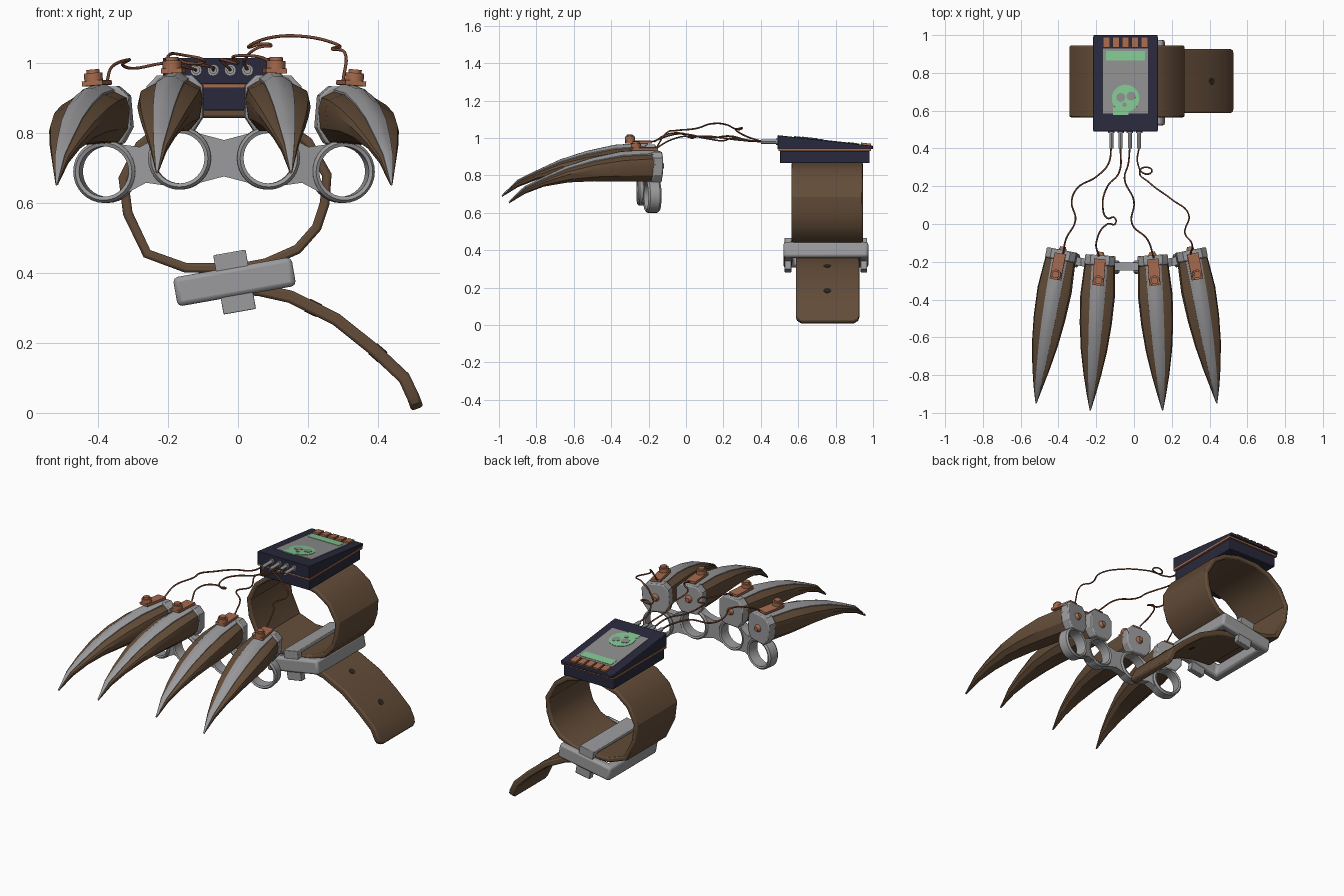
import bpy, bmesh, math
from mathutils import Matrix, Vector

if "Cube" in bpy.data.objects:
    bpy.data.objects.remove(bpy.data.objects["Cube"])

def material(name, rgb):
    m = bpy.data.materials.new(name)
    m.diffuse_color = (*rgb, 1)
    m.use_nodes = True
    m.node_tree.nodes["Principled BSDF"].inputs["Base Color"].default_value = m.diffuse_color
    return m

LEATHER = material("brown leather", (.125, .073, .04))
STEEL = material("grey steel", (.33, .33, .34))
COPPER = material("copper", (.38, .145, .075))
WIRE = material("dark copper wire", (.2, .07, .035))
NAVY = material("navy casing", (.022, .022, .045))
SCREEN = material("grey screen", (.27, .27, .275))
GREEN = material("green display", (.22, .56, .28))
DARK = material("dark hole", (.03, .02, .012))

def finish(name, bm, mat, mx=Matrix(), bevel=0, seg=2):
    bmesh.ops.recalc_face_normals(bm, faces=bm.faces)
    me = bpy.data.meshes.new(name)
    bm.to_mesh(me)
    bm.free()
    me.materials.append(mat)
    ob = bpy.data.objects.new(name, me)
    bpy.context.collection.objects.link(ob)
    ob.matrix_world = mx
    if bevel:
        b = ob.modifiers.new("bevel", "BEVEL")
        b.width, b.segments, b.limit_method = bevel, seg, 'ANGLE'
        b.angle_limit = math.radians(50)
    return ob

def T(*p):
    return Matrix.Translation(p)

def R(deg, axis):
    return Matrix.Rotation(math.radians(deg), 4, axis)

def box(name, size, mat, mx, bevel=0):
    bm = bmesh.new()
    bmesh.ops.create_cube(bm, size=1, matrix=Matrix.Diagonal((*size, 1)))
    return finish(name, bm, mat, mx, bevel)

def cyl(name, r, h, mat, mx, n=16, r2=None):
    bm = bmesh.new()
    bmesh.ops.create_cone(bm, cap_ends=True, segments=n, radius1=r,
                          radius2=r if r2 is None else r2, depth=h)
    return finish(name, bm, mat, mx)

def loft(name, sections, mat, mx=Matrix(), closed=False, bevel=0):
    """Skin matching loops of points; closed joins the last to the first."""
    bm = bmesh.new()
    loops = [[bm.verts.new(p) for p in s] for s in sections]
    n = len(loops[0])
    for a, b in zip(loops, loops[1:] + (loops[:1] if closed else [])):
        for i in range(n):
            j = (i + 1) % n
            bm.faces.new((a[i], a[j], b[j], b[i]))
    if not closed:
        bm.faces.new(loops[0])
        bm.faces.new(loops[-1])
    return finish(name, bm, mat, mx, bevel)

def strap(name, path, t, y, widths, closed=False):
    """Leather band following an xz path, thickness t."""
    secs, n = [], len(path)
    for i, (x, z) in enumerate(path):
        a = path[i - 1] if closed or i else path[0]
        b = path[(i + 1) % n] if closed or i < n - 1 else path[-1]
        d = Vector((b[0] - a[0], b[1] - a[1])).normalized() * t / 2
        w = widths[i]
        secs.append([(x + k * d.y, y + j * w, z - k * d.x)
                     for k, j in ((1, 1), (1, -1), (-1, -1), (-1, 1))])
    return loft(name, secs, LEATHER, closed=closed, bevel=.008)

CX = -.04   # mirror axis of the hand parts

# claws: distance along, underside, ridge top, half width, ridge half width
STATIONS = [(0, -.08, .09, .08, .042), (.18, -.08, .078, .092, .04),
            (.33, -.078, .045, .085, .036), (.47, -.085, 0, .07, .03),
            (.60, -.108, -.06, .047, .022), (.70, -.147, -.11, .025, .014),
            (.785, -.2, -.193, .004, .003)]
HORN = [(-.5, 0), (.5, 0), (.88, .25), (1, .65), (.92, .86), (.5, 1),
        (-.5, 1), (-.92, .86), (-1, .65), (-.88, .25)]

for s, side in ((-1, "left"), (1, "right")):
    for pos, off, y, z, ang, roll in (("inner", .14, -.2, .885, 4, 1),
                                      ("outer", .345, -.172, .85, 11, 5)):
        tag = f"{side}_{pos}_"
        M = T(CX + s * off, y, z) @ R(s * ang, 'Z') @ R(s * roll, 'Y')
        horn, ridge = [], []
        for d, lo, hi, w, rw in STATIONS:
            top = lo + (hi - lo) * .86
            horn.append([(u * w, -d, lo + v * (top - lo)) for u, v in HORN])
            drop = (hi - lo) * .24
            ridge.append([(-rw, -d - .004, hi - drop), (rw, -d - .004, hi - drop),
                          (rw, -d - .004, hi - drop * .45), (rw * .3, -d - .004, hi),
                          (-rw * .3, -d - .004, hi), (-rw, -d - .004, hi - drop * .45)])
        loft(tag + "claw", horn, LEATHER, M)
        loft(tag + "claw_ridge", ridge, STEEL, M)
        # mounting block behind the claw
        outline = [(-.05, -.085), (.05, -.085), (.08, -.04), (.08, .05),
                   (.05, .08), (-.05, .08), (-.08, .05), (-.08, -.04)]
        loft(tag + "mount", [[(x, k, h) for x, h in outline] for k in (-.02, .035)],
             STEEL, M, bevel=.006)
        # copper terminal on top and bolt at the back
        box(tag + "terminal_plate", (.06, .14, .014), COPPER, M @ T(0, -.055, .093))
        cyl(tag + "terminal_knob", .027, .024, COPPER, M @ T(0, -.1, .11))
        cyl(tag + "terminal_cap", .019, .012, COPPER, M @ T(0, -.1, .126))
        cyl(tag + "bolt", .024, .022, COPPER, M @ T(0, .042, .0) @ R(-90, 'X'), 12, .014)

# finger rings, in order from left to right
RINGS = [(CX + s * o, y, z, s * a) for s, o, y, z, a in
         ((-1, .338, -.18, .69, 10), (-1, .126, -.225, .728, 3),
          (1, .126, -.225, .728, 3), (1, .338, -.18, .69, 10))]
PROFILE = [(.072, -.032), (.082, -.036), (.09, -.026), (.09, .026),
           (.082, .036), (.072, .032)]
for i, (x, y, z, a) in enumerate(RINGS):
    secs = []
    for k in range(32):
        c, q = math.cos(k * math.tau / 32), math.sin(k * math.tau / 32)
        secs.append([(r * c, d, r * q) for r, d in PROFILE])
    loft(f"finger_ring_{i}", secs, STEEL, T(x, y, z) @ R(a, 'Z'), closed=True)

# waisted plates joining neighbouring rings
for i, (a, b) in enumerate(zip(RINGS, RINGS[1:])):
    axis = math.atan2(b[2] - a[2], b[0] - a[0])
    pts = []
    for c, base in ((a, axis), (b, axis + math.pi)):
        for k in range(9):
            t = base + math.radians(-68 + 17 * k)
            pts.append((c[0] + .083 * math.cos(t), c[2] + .083 * math.sin(t)))
        sgn = 1 if c is a else -1
        pts.append(((a[0] + b[0]) / 2 - sgn * .052 * math.sin(axis),
                    (a[2] + b[2]) / 2 + sgn * .052 * math.cos(axis)))
    slope = (b[1] - a[1]) / (b[0] - a[0])
    loft(f"ring_web_{i}", [[(x, a[1] + slope * (x - a[0]) + k, z) for x, z in pts]
                           for k in (-.022, .022)], STEEL)

# wrist strap loop and loose tail
LOOP = [(-.1, .857), (-.2, .828), (-.28, .765), (-.328, .67), (-.315, .57),
        (-.26, .455), (-.15, .415), (0, .413), (.08, .428), (.17, .468),
        (.225, .53), (.248, .6), (.254, .68), (.2, .775), (.12, .83), (.02, .857)]
strap("wrist_strap", LOOP, .028, .755, [.19] * len(LOOP), True)
TAIL = [(-.06, .36), (.06, .352), (.15, .332), (.28, .268), (.39, .18),
        (.475, .1), (.501, .045), (.508, .026), (.513, .012)]
strap("strap_tail", TAIL, .036, .757, [.17] * 7 + [.163, .14])
for i, (x, z, tilt) in enumerate(((.215, .3, 26), (.4, .171, 41))):
    cyl(f"strap_hole_{i}", .019, .04, DARK, T(x, .755, z) @ R(tilt, 'Y'), 12)

# buckle frame and keeper
B = T(-.01, .748, .375) @ R(-10, 'Y')
loft("buckle_frame", [[(i * (.172 - k), j * (.227 - k), h)
                       for k, h in ((0, -.042), (0, .042), (.05, .042), (.05, -.042))]
                      for i, j in ((-1, -1), (1, -1), (1, 1), (-1, 1))],
     STEEL, B, True, .014)
box("buckle_keeper_bar", (.094, .44, .02), STEEL, B @ T(0, 0, .075), .003)
for k in (-1, 1):
    box("buckle_keeper_post", (.094, .036, .172), STEEL, B @ T(0, k * .203, -.001), .003)

# wrist computer casing
BX = -.045
box("casing_base", (.325, .48, .066), NAVY, T(BX, .742, .898), .004)
box("casing_seam", (.345, .495, .011), COPPER, T(BX, .7425, .935))
loft("casing_lid", [[(BX + k * .17, .49, .94), (BX + k * .17, 1, .94),
                     (BX + k * .17, 1, .958), (BX + k * .17, .49, 1.015)]
                    for k in (-1, 1)], NAVY, bevel=.003)

def on_lid(x, y, lift):
    return T(x, y, 1.015 - (y - .49) * .1118 + lift) @ R(-6.38, 'X')

# display and its painted shapes
box("screen", (.24, .345, .004), SCREEN, on_lid(BX, .757, .001))
box("display_bar", (.205, .05, .004), GREEN, on_lid(BX, .89, .003))
cyl("display_face", .073, .004, GREEN, on_lid(BX, .665, .003), 24)
box("display_chin", (.08, .04, .004), GREEN, on_lid(BX - .025, .598, .003))
for i, (dx, dy, r) in enumerate(((-.025, .005, .024), (.03, .012, .024), (-.005, -.034, .012))):
    cyl(f"display_face_gap_{i}", r, .004, SCREEN, on_lid(BX + dx, .665 + dy, .005), 12)

# copper contacts at the back, pins at the front
for i in range(5):
    box(f"contact_{i}", (.038, .055, .014), COPPER, on_lid(BX + (i - 2) * .05, .962, .003))
PINS = [-.12, -.071, -.022, .027]
for i, x in enumerate(PINS):
    cyl(f"pin_{i}", .011, .1, STEEL, T(x, .45, .98) @ R(90, 'X'), 12)
    cyl(f"pin_socket_{i}", .017, .012, STEEL, T(x, .487, .98) @ R(90, 'X'), 12)

# wires
WIRES = [
    [(-.375, -.16, .945), (-.36, -.08, .99), (-.31, .02, 1.01), (-.33, .12, .995),
     (-.3, .19, .985), (-.2, .25, 1.0), (-.135, .32, .985), (PINS[0], .41, .98)],
    [(-.185, -.17, .98), (-.2, -.1, 1.02), (-.14, 0, 1.02), (-.1, .0, 1.01),
     (-.105, .035, 1.0), (-.14, .03, 1.0), (-.165, .09, 1.01), (-.14, .2, 1.0),
     (-.08, .27, .99), (PINS[1], .41, .98)],
    [(.105, -.18, .98), (.07, -.08, 1.015), (-.01, 0, 1.02), (0, .12, 1.0),
     (-.05, .24, 1.01), (-.03, .32, .99), (PINS[2], .41, .98)],
    [(.3, -.16, .945), (.305, -.1, 1.03), (.27, -.05, 1.04), (.29, .05, 1.05),
     (.2, .13, 1.075), (.08, .22, 1.07), (.03, .28, 1.045), (.07, .3, 1.055),
     (.095, .28, 1.05), (.06, .265, 1.045), (.02, .32, 1.01), (PINS[3], .41, .98)]]
for i, pts in enumerate(WIRES):
    cu = bpy.data.curves.new(f"wire_{i}", 'CURVE')
    cu.dimensions, cu.bevel_depth, cu.bevel_resolution = '3D', .0045, 1
    cu.resolution_u, cu.use_fill_caps = 6, True
    sp = cu.splines.new('BEZIER')
    sp.bezier_points.add(len(pts) - 1)
    for bp, p in zip(sp.bezier_points, pts):
        bp.co = p
        bp.handle_left_type = bp.handle_right_type = 'AUTO'
    cu.materials.append(WIRE)
    bpy.context.collection.objects.link(bpy.data.objects.new(f"wire_{i}", cu))

# smooth curved surfaces, keep hard edges
meshes = [o for o in bpy.data.objects if o.type == 'MESH']
for o in meshes:
    o.select_set(True)
bpy.context.view_layer.objects.active = meshes[0]
bpy.ops.object.shade_smooth_by_angle(angle=math.radians(30))
